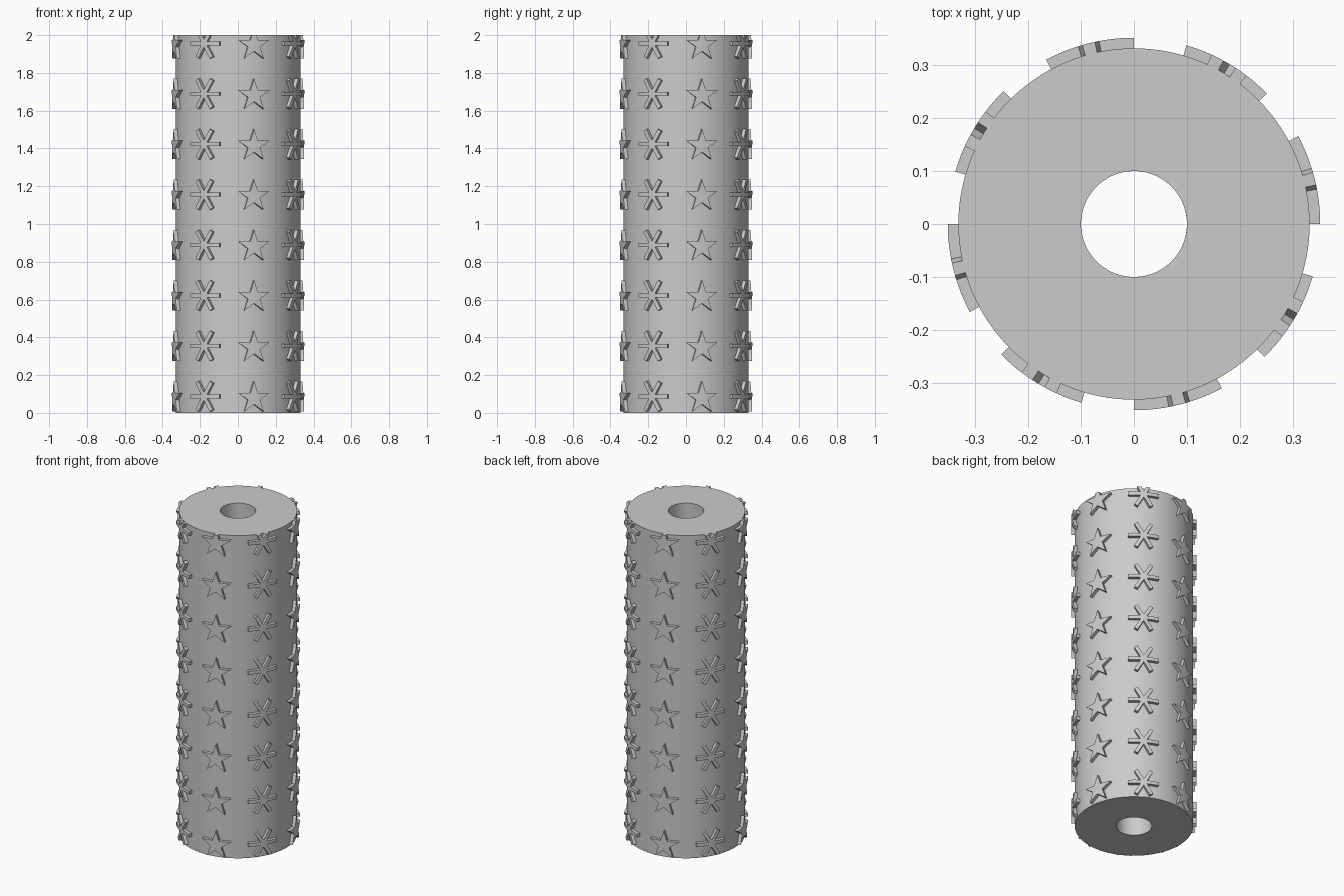
import bpy, bmesh
from math import sin, cos, pi, radians

cube = bpy.data.objects.get("Cube")
if cube:
    bpy.data.objects.remove(cube, do_unlink=True)

HEIGHT = 2.0
R_BODY, R_HOLE, R_RELIEF = 0.332, 0.10, 0.352
R_WRAP = 0.341          # radius at which motif widths are measured
ROWS, PITCH, FIRST = 8, 0.267, 0.0875
MOTIF = 0.088

grey = bpy.data.materials.new("plain grey")
grey.use_nodes = True
grey.diffuse_color = (0.6, 0.6, 0.6, 1)
grey.node_tree.nodes["Principled BSDF"].inputs["Base Color"].default_value = (0.6, 0.6, 0.6, 1)


def finish(bm, name):
    bmesh.ops.recalc_face_normals(bm, faces=bm.faces)
    mesh = bpy.data.meshes.new(name)
    bm.to_mesh(mesh)
    bm.free()
    mesh.materials.append(grey)
    obj = bpy.data.objects.new(name, mesh)
    bpy.context.collection.objects.link(obj)
    bpy.ops.object.select_all(action='DESELECT')
    obj.select_set(True)
    bpy.context.view_layer.objects.active = obj
    bpy.ops.object.shade_smooth_by_angle(angle=radians(30))


def star_outline():
    # five points, centred on its own height
    drop = MOTIF * (1 - cos(pi / 5)) / 2
    pts = []
    for i in range(10):
        r = MOTIF if i % 2 == 0 else MOTIF * 0.382
        a = i * pi / 5
        pts.append((r * sin(a), r * cos(a) - drop))
    return pts


def asterisk_outline(half=0.0105):
    # six bars with a notch point between neighbours
    reach = MOTIF * 0.985
    pts = []
    for i in range(6):
        a = i * pi / 3
        for side in (-half, half):
            pts.append((reach * cos(a) - side * sin(a), reach * sin(a) + side * cos(a)))
        n = a + pi / 6
        pts.append((2 * half * cos(n), 2 * half * sin(n)))
    return pts


def add_motif(bm, outline, theta, z):
    """Raised motif, trimmed at the roller's end and wrapped round it."""
    part = bmesh.new()
    face = part.faces.new([part.verts.new((u, R_BODY - 0.008, v + z)) for u, v in outline])
    ext = bmesh.ops.extrude_face_region(part, geom=[face], use_keep_orig=True)
    for v in ext["geom"]:
        if isinstance(v, bmesh.types.BMVert):
            v.co.y = R_RELIEF
    bmesh.ops.triangulate(part, faces=part.faces[:])
    if z + MOTIF > HEIGHT:
        bmesh.ops.bisect_plane(part, geom=part.verts[:] + part.edges[:] + part.faces[:],
                               plane_co=(0, 0, HEIGHT), plane_no=(0, 0, 1), clear_outer=True)
        bmesh.ops.holes_fill(part, edges=[e for e in part.edges if e.is_boundary], sides=0)
    # slices that let the face follow the curve
    for i in range(-5, 6):
        bmesh.ops.bisect_plane(part, geom=part.verts[:] + part.edges[:] + part.faces[:],
                               plane_co=(i * MOTIF / 6, 0, 0), plane_no=(1, 0, 0))
    for v in part.verts:
        a, r = theta + v.co.x / R_WRAP, v.co.y
        v.co.x, v.co.y = r * sin(a), -r * cos(a)
    bmesh.ops.recalc_face_normals(part, faces=part.faces)
    temp = bpy.data.meshes.new("motif_temp")
    part.to_mesh(temp)
    part.free()
    bm.from_mesh(temp)
    bpy.data.meshes.remove(temp)


def motif_columns(name, outline, start):
    bm = bmesh.new()
    for column in range(4):
        for row in range(ROWS):
            add_motif(bm, outline, radians(start + 90 * column), FIRST + row * PITCH)
    finish(bm, name)


# Roller body with a through hole: rectangular section spun round z
bm = bmesh.new()
section = [(R_HOLE, 0), (R_BODY, 0), (R_BODY, HEIGHT), (R_HOLE, HEIGHT)]
verts = [bm.verts.new((r, 0, z)) for r, z in section]
edges = [bm.edges.new((verts[i], verts[(i + 1) % 4])) for i in range(4)]
bmesh.ops.spin(bm, geom=verts + edges, cent=(0, 0, 0), axis=(0, 0, 1),
               angle=2 * pi, steps=128)
bmesh.ops.remove_doubles(bm, verts=bm.verts, dist=0.0005)
finish(bm, "roller_body")

# Alternating columns of raised motifs
motif_columns("raised_stars", star_outline(), 14.1)
motif_columns("raised_asterisks", asterisk_outline(), -30.9)
